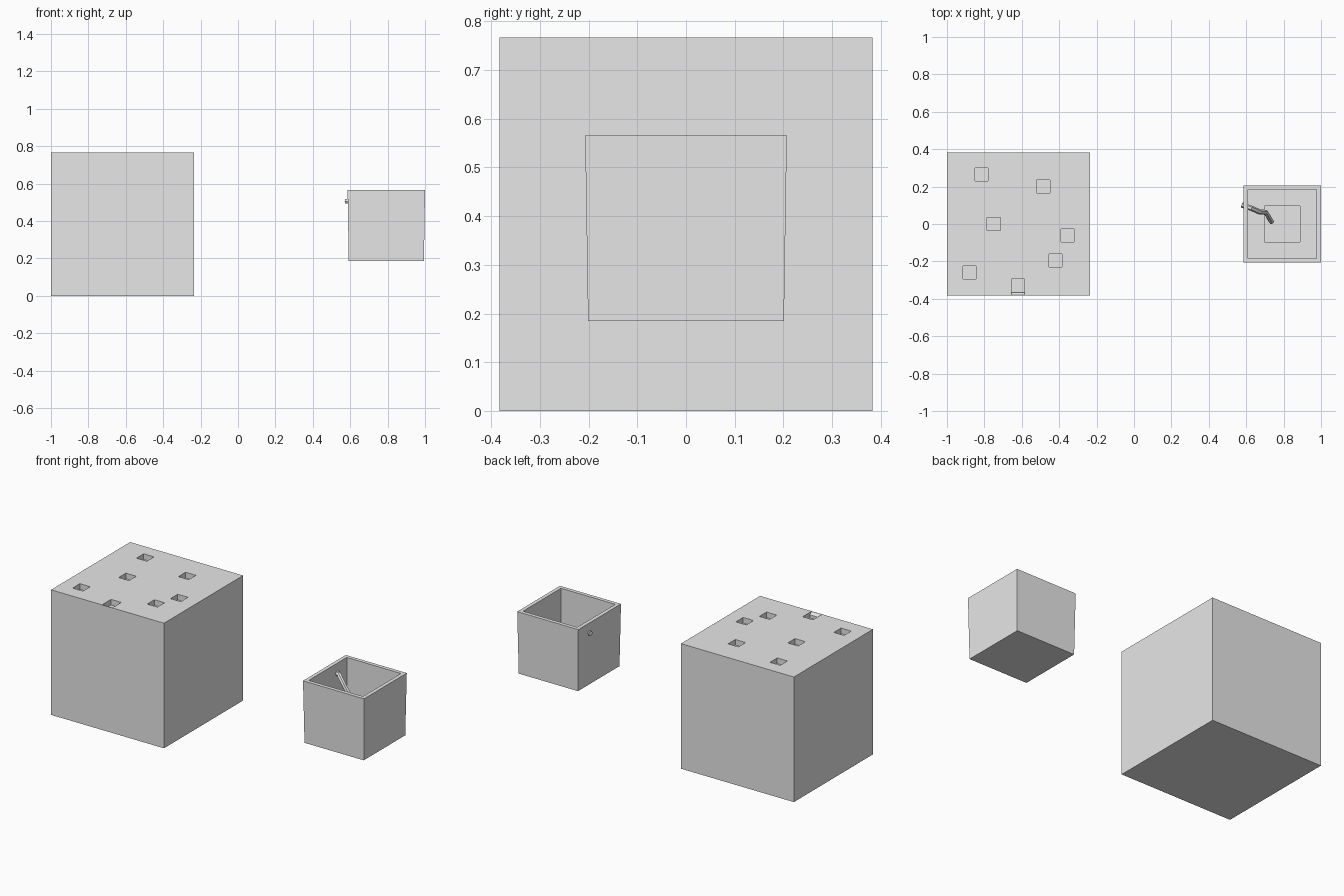
import bpy, bmesh

old = bpy.data.objects.get("Cube")
if old:
    bpy.data.objects.remove(old, do_unlink=True)

grey = bpy.data.materials.new("plain grey")
grey.use_nodes = True
colour = (0.8, 0.8, 0.8, 1)
grey.diffuse_color = colour
grey.node_tree.nodes["Principled BSDF"].inputs["Base Color"].default_value = colour


def finish(name, bm):
    bmesh.ops.recalc_face_normals(bm, faces=bm.faces)
    mesh = bpy.data.meshes.new(name)
    bm.to_mesh(mesh)
    bm.free()
    mesh.materials.append(grey)
    obj = bpy.data.objects.new(name, mesh)
    bpy.context.collection.objects.link(obj)
    return obj


def prism(bm, x, half, profile):
    """Extrude a (y, z) outline along x."""
    sides = [[bm.verts.new((x + s * half, y, z)) for y, z in profile] for s in (-1, 1)]
    bm.faces.new(sides[0])
    bm.faces.new(sides[1][::-1])
    n = len(profile)
    for i in range(n):
        j = (i + 1) % n
        bm.faces.new((sides[0][i], sides[0][j], sides[1][j], sides[1][i]))


# Large block
HALF, TOP = 0.383, 0.767
BLOCK_X = -1 + HALF
bm = bmesh.new()
prism(bm, BLOCK_X, HALF, [(-HALF, 0), (HALF, 0), (HALF, TOP), (-HALF, TOP)])
block = finish("large_block", bm)

# Square pits in its top; the front one has a sloping lip
bm = bmesh.new()
pit, floor, above = 0.035, TOP - 0.035, TOP + 0.012
for x, y in [(-0.815, 0.265), (-0.485, 0.2), (-0.75, 0.0),
             (-0.355, -0.062), (-0.42, -0.195), (-0.88, -0.26)]:
    prism(bm, x, pit, [(y - pit, floor), (y + pit, floor), (y + pit, above), (y - pit, above)])
prism(bm, -0.62, pit, [(-0.365, floor), (-0.295, floor), (-0.295, above),
                       (-0.392, above), (-0.365, TOP - 0.015)])
cutter = finish("pit_cutter", bm)
cutter.hide_render = True
cut = block.modifiers.new("pits", 'BOOLEAN')
cut.operation = 'DIFFERENCE'
cut.solver = 'EXACT'
cut.object = cutter
bpy.context.view_layer.objects.active = block
bpy.ops.object.modifier_apply(modifier=cut.name)
bpy.data.objects.remove(cutter, do_unlink=True)

# Small open box: nested square rings from base, over the rim, to the inner floor
BOX_X = 0.793
rings = [(0.201, 0.185), (0.207, 0.566), (0.184, 0.566),
         (0.184, 0.25), (0.095, 0.25), (0.095, 0.22)]
bm = bmesh.new()
loops = [[bm.verts.new((BOX_X + sx * h, sy * h, z))
          for sx, sy in ((-1, -1), (1, -1), (1, 1), (-1, 1))] for h, z in rings]
bm.faces.new(loops[0])
bm.faces.new(loops[-1])
for a, b in zip(loops, loops[1:]):
    for i in range(4):
        j = (i + 1) % 4
        bm.faces.new((a[i], a[j], b[j], b[i]))
finish("open_box", bm)

# Bent rod poking through the box wall
path = [(0.575, 0.102, 0.505), (0.625, 0.085, 0.505), (0.67, 0.065, 0.465),
        (0.705, 0.062, 0.42), (0.735, 0.012, 0.31)]
curve = bpy.data.curves.new("bent_rod", 'CURVE')
curve.dimensions = '3D'
curve.bevel_depth = 0.014
curve.bevel_resolution = 1
curve.use_fill_caps = True
spline = curve.splines.new('POLY')
spline.points.add(len(path) - 1)
for point, co in zip(spline.points, path):
    point.co = (*co, 1)
spline.use_smooth = False
curve.materials.append(grey)
rod = bpy.data.objects.new("bent_rod", curve)
bpy.context.collection.objects.link(rod)
